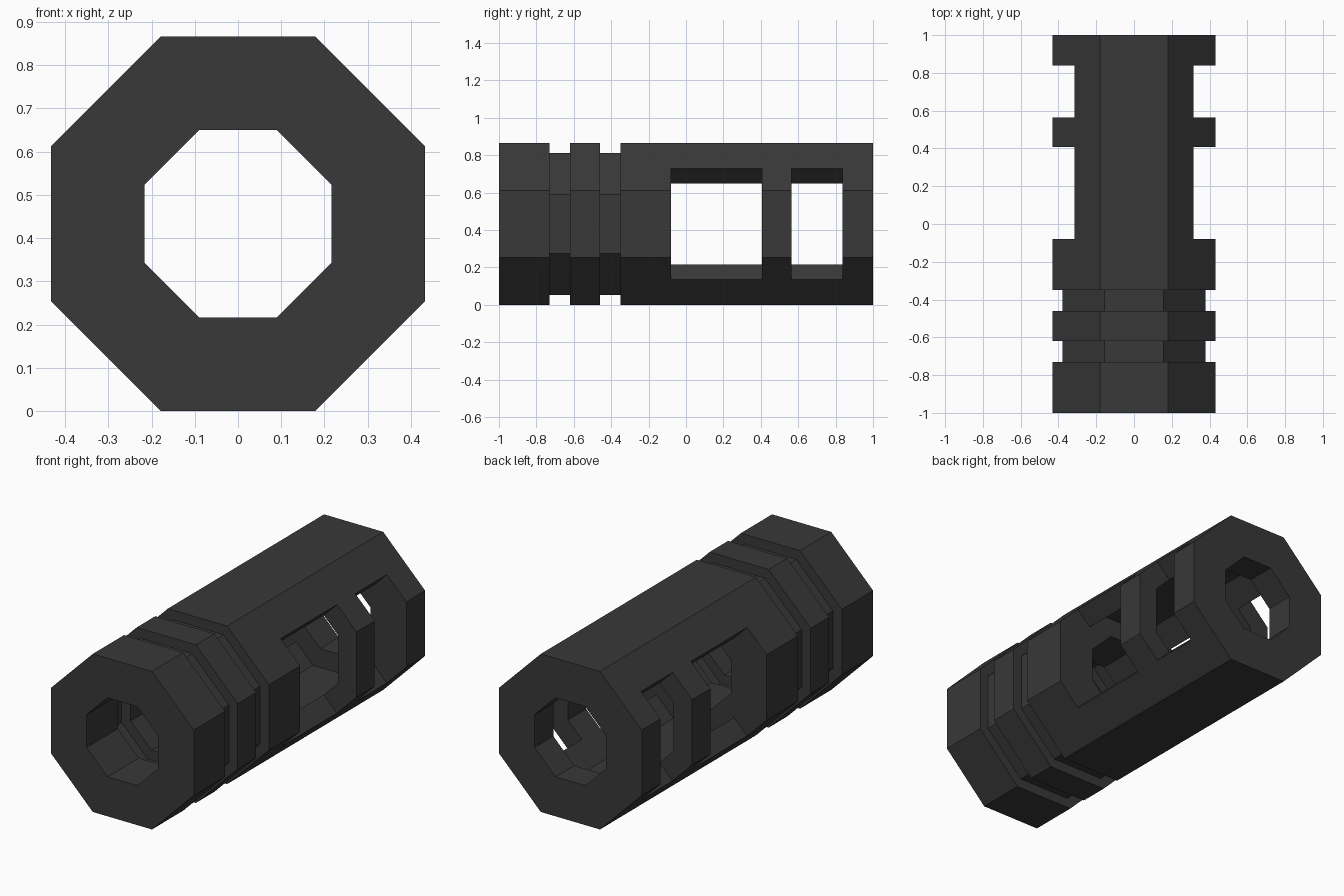
import bpy, bmesh, math

if "Cube" in bpy.data.objects:
    bpy.data.objects.remove(bpy.data.objects["Cube"])

CZ = 0.433                      # height of the tube axis
OUT, GROOVE = 0.4325, 0.379     # outer flat-to-centre distances
BORE, RELIEF, CHAMBER = 0.2165, 0.27, 0.3195   # inner flat-to-centre distances
GROOVES = [(-0.73, -0.62), (-0.46, -0.35)]
WINDOWS = [(-0.08, 0.407), (0.565, 0.838)]

metal = bpy.data.materials.new("dark_grey_metal")
metal.diffuse_color = (0.04, 0.04, 0.04, 1)
metal.use_nodes = True
metal.node_tree.nodes["Principled BSDF"].inputs["Base Color"].default_value = metal.diffuse_color


def make_object(name, bm):
    bmesh.ops.recalc_face_normals(bm, faces=bm.faces)
    mesh = bpy.data.meshes.new(name)
    bm.to_mesh(mesh)
    bm.free()
    mesh.materials.append(metal)
    obj = bpy.data.objects.new(name, mesh)
    bpy.context.collection.objects.link(obj)
    return obj


def octagon_tube(name, profile):
    """Sweep a closed (flat distance, y) profile around the axis in 8 steps."""
    bm = bmesh.new()
    rings = []
    for apothem, y in profile:
        r = apothem / math.cos(math.pi / 8)
        angles = [math.pi / 8 + k * math.pi / 4 for k in range(8)]
        rings.append([bm.verts.new((r * math.cos(a), y, CZ + r * math.sin(a))) for a in angles])
    for i, a in enumerate(rings):
        b = rings[(i + 1) % len(rings)]
        for k in range(8):
            j = (k + 1) % 8
            bm.faces.new((a[k], a[j], b[j], b[k]))
    return make_object(name, bm)


def stepped(base, step, spans):
    """Profile line from front to back that changes radius over each span."""
    pts = []
    for (y0, y1), r in zip(spans, step):
        pts += [(base, y0), (r, y0), (r, y1), (base, y1)]
    return pts


# Tube body: grooved outside, bore with reliefs and one long chamber inside
outer = [(OUT, -1)] + stepped(OUT, [GROOVE] * 2, GROOVES) + [(OUT, 1)]
chamber = (WINDOWS[0][0], WINDOWS[1][1])
inner = [(BORE, -1)] + stepped(BORE, [RELIEF, RELIEF, CHAMBER], GROOVES + [chamber]) + [(BORE, 1)]
body = octagon_tube("ported_tube_body", outer + inner[::-1])

# Side window cutters: flared wedges, two on each side
bm = bmesh.new()
section = [(0.1, 0.082), (0.6, 0.582), (0.6, -0.582), (0.1, -0.082)]
for side in (1, -1):
    for y0, y1 in WINDOWS:
        a, b = [[bm.verts.new((side * x, y, CZ + z)) for x, z in section] for y in (y0, y1)]
        bm.faces.new(a)
        bm.faces.new(b[::-1])
        for k in range(4):
            j = (k + 1) % 4
            bm.faces.new((a[k], b[k], b[j], a[j]))
cutter = make_object("window_cutter", bm)
cutter.hide_render = True

cut = body.modifiers.new("side_windows", "BOOLEAN")
cut.operation = "DIFFERENCE"
cut.solver = "EXACT"
cut.object = cutter

# Apply the cut and remove the helper
bpy.context.view_layer.objects.active = body
body.select_set(True)
bpy.ops.object.modifier_apply(modifier=cut.name)
bpy.data.objects.remove(cutter)
